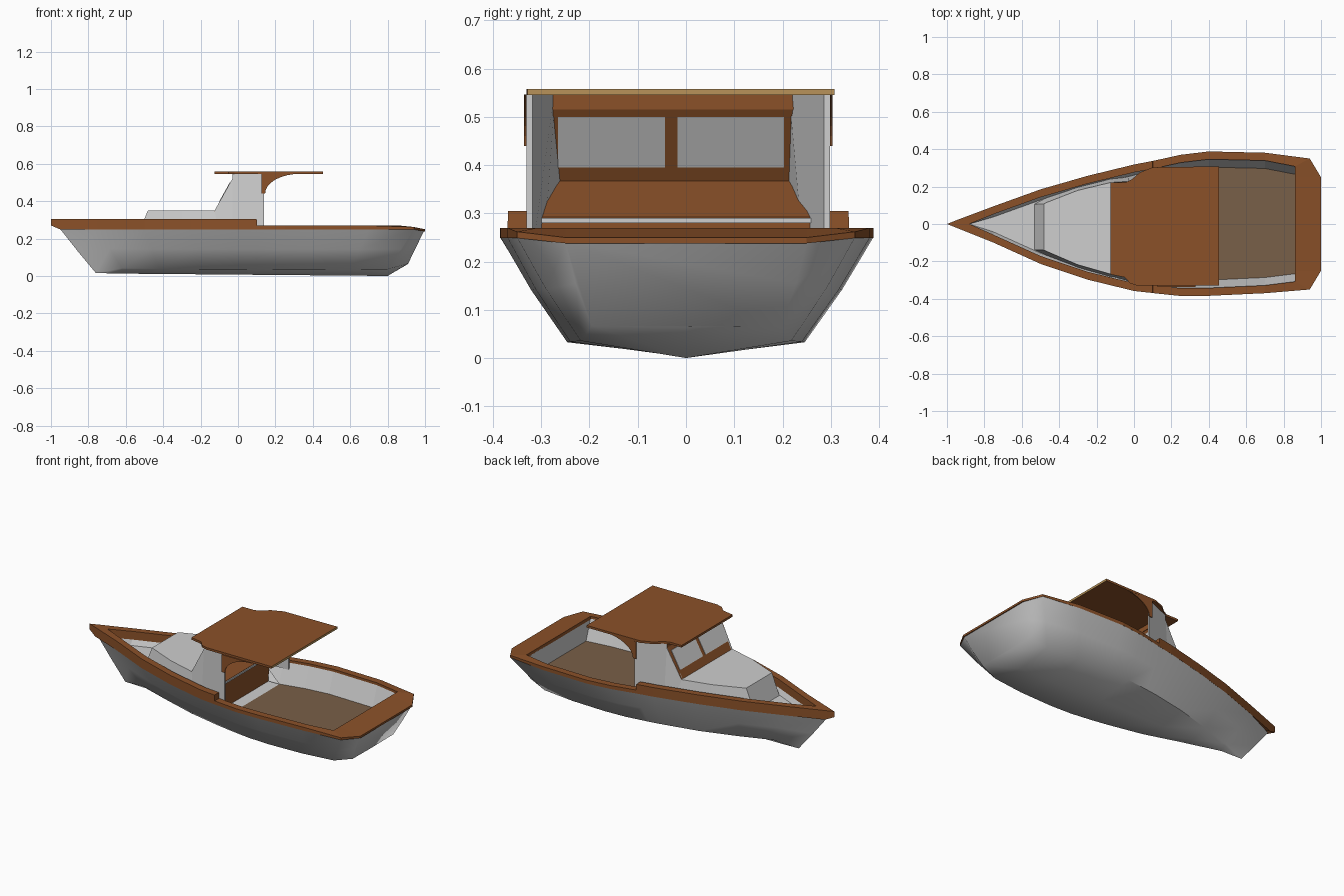
import bpy, bmesh, math

if "Cube" in bpy.data.objects:
    bpy.data.objects.remove(bpy.data.objects["Cube"])


def material(name, rgb):
    m = bpy.data.materials.new(name)
    m.diffuse_color = (*rgb, 1)
    m.use_nodes = True
    m.node_tree.nodes["Principled BSDF"].inputs["Base Color"].default_value = m.diffuse_color
    return m


WHITE = material("off_white", (0.62, 0.62, 0.62))
BROWN = material("varnished_brown", (0.26, 0.083, 0.022))
TAUPE = material("deck_taupe", (0.19, 0.115, 0.065))
TAN = material("edge_tan", (0.48, 0.29, 0.1))
GLASS = material("window_grey", (0.65, 0.65, 0.65))


def build(name, verts, faces, *mats, smooth=None):
    me = bpy.data.meshes.new(name)
    me.from_pydata([tuple(v) for v in verts], [], faces)
    bm = bmesh.new()
    bm.from_mesh(me)
    bmesh.ops.remove_doubles(bm, verts=bm.verts, dist=0.0003)
    bmesh.ops.recalc_face_normals(bm, faces=bm.faces)
    bm.to_mesh(me)
    bm.free()
    for m in mats:
        me.materials.append(m)
    ob = bpy.data.objects.new(name, me)
    bpy.context.collection.objects.link(ob)
    if smooth:
        bpy.context.view_layer.objects.active = ob
        ob.select_set(True)
        bpy.ops.object.shade_smooth_by_angle(angle=math.radians(smooth))
        ob.select_set(False)
    return ob


def loft(name, rings, mat, closed=True, wrap=False, caps=(), smooth=None):
    n = len(rings[0])
    verts = [v for r in rings for v in r]
    faces = []
    for i in range(len(rings) if wrap else len(rings) - 1):
        j = (i + 1) % len(rings)
        for k in range(n if closed else n - 1):
            l = (k + 1) % n
            faces.append((i * n + k, i * n + l, j * n + l, j * n + k))
    for c in caps:
        faces.append(tuple(c % len(rings) * n + k for k in range(n)))
    return build(name, verts, faces, mat, smooth=smooth)


def prism(name, a, d, *mats):
    """Polygon a swept by vector d."""
    b = [tuple(p + q for p, q in zip(v, d)) for v in a]
    n = len(a)
    faces = [tuple(range(n)), tuple(range(n, 2 * n))]
    faces += [(k, (k + 1) % n, n + (k + 1) % n, n + k) for k in range(n)]
    return build(name, list(a) + b, faces, *mats)


# Sheer stations: x, left half width, right half width
ST = [(-0.75, .095, .1), (-0.5, .185, .213), (-0.25, .257, .297), (0, .318, .358),
      (.1, .337, .369), (.25, .37, .385), (.4, .388, .384), (.7, .381, .37), (.94, .35, .35)]
# Chine stations: x, half width, z
CH = [(-.62, .035, .042), (-.42, .1, .038), (-.2, .165, .036), (.01, .208, .035), (.1, .222, .034),
      (.24, .24, .033), (.38, .246, .033), (.6, .24, .034), (.8, .218, .036)]

# Hull shell lofted from cross-sections
rings = [[(-.95, 0, .25), (-.855, 0, .13)] + [(-.76, 0, .016)] * 3 + [(-.855, 0, .13), (-.95, 0, .25)]]
sections = [(s[0], s[1], s[2], .25, *c, c[0], .014 * (1 - (c[0] + .76) / 1.6))
            for s, c in zip(ST, CH)]
sections.append((.995, .25, .25, .242, .91, .195, .067, .91, .065))
for rx, yl, yr, rz, cx, cy, cz, kx, kz in sections:
    mx, mz = (rx + cx) / 2, (rz + cz) / 2
    ml, mr = (yl + cy) / 2 + .006, (yr + cy) / 2 + .006
    rings.append([(rx, yl, rz), (mx, ml, mz), (cx, cy, cz), (kx, 0, kz),
                  (cx, -cy, cz), (mx, -mr, mz), (rx, -yr, rz)])
loft("hull", rings, WHITE, closed=False, caps=(-1,), smooth=50)

# Matching outer, inner and deck-level outlines: (x, y)
side = [(-.95, .02, .02)] + ST[:5] + [(.102, .3375, .3695)] + ST[5:]


def outline(f, tip, stern):
    left = [f(x, l) for x, l, r in side]
    right = [f(x, r) for x, l, r in side]
    return ([(tip, 0)] + left + stern
            + [(x, -y) for x, y in reversed(stern)] + [(x, -y) for x, y in reversed(right)])


outer = outline(lambda x, y: (x, y), -1, [(1, .25)])
inner = outline(lambda x, y: (max(-.88, min(x, .86)), max(0, y - .042)), -.88, [(.86, .25)])


def top_z(x):
    return .305 if x < .101 else .27 if x < .9 else .262 if x < .95 else .25


def low_z(x):
    return .27 if x < -.96 else .249 if x < .95 else .238


# Rail ring with raised forward half and wide stern deck
loft("rail", [[(x, y, low_z(x)) for x, y in outer], [(x, y, top_z(x)) for x, y in outer],
              [(x, y, top_z(x)) for x, y in inner], [(x, y, .25) for x, y in inner]],
     BROWN, wrap=True)


# Inner walls down to foredeck and cockpit floor
def floor_pt(x, y):
    is_fore = x < .05
    d = min(abs(y), .015 if is_fore else .042)
    return (x, y - math.copysign(d, y), .225 if is_fore else .135)


floor = [floor_pt(x, y) for x, y in inner]
loft("inner_walls", [[(x, y, .255) for x, y in inner], floor], WHITE)
fore = [p for p in floor if p[0] < .05]
build("foredeck", fore, [tuple(range(len(fore)))], WHITE)
aft = [p for p in floor if p[0] > .101]
build("cockpit_floor", aft, [tuple(range(len(aft)))], TAUPE)
build("cabin_sole", [(.03, .25, .135), (.103, .253, .135), (.103, -.28, .135), (.03, -.27, .135)],
      [(0, 1, 2, 3)], WHITE)

# Low forward trunk
base = [(-.535, .106), (-.47, .14), (-.3, .2), (-.125, .245), (-.03, .25),
        (-.03, -.295), (-.125, -.285), (-.3, -.235), (-.47, -.168), (-.535, -.138)]
roof = [(-.482, .108), (-.47, .114), (-.3, .18), (-.125, .222), (-.12, .222),
        (-.12, -.268), (-.125, -.268), (-.3, -.218), (-.47, -.145), (-.482, -.139)]
loft("trunk_cabin", [[(x, y, .22) for x, y in base], [(x, y, .35) for x, y in roof]],
     WHITE, caps=(1,))

# Wheelhouse sides, one tapered panel each side
for name, y0, y1, y2 in (("left", .222, .228, .298), ("right", -.268, -.285, -.33)):
    lo = -.02 if y0 < 0 else .025
    pts = [(-.125, y0 + lo * .5, .24), (-.125, y0, .35), (-.03, y1, .52), (-.03, y1, .546),
           (.14, y2, .546), (.14, y2, .22), (-.03, y1 + lo, .24)]
    t = -.012 if y2 > 0 else .012
    inn = [(x, y + t, z) for x, y, z in pts]
    quads = [(0, 1, 2, 6), (2, 3, 4, 5, 6)]
    faces = quads + [tuple(i + 7 for i in q) for q in quads]
    faces += [(k, (k + 1) % 7, (k + 1) % 7 + 7, k + 7) for k in range(7)]
    build(name + "_wheelhouse_side", pts + inn, faces, WHITE)
    # Curved bracket under the roof overhang
    arc = [(.33 - .185 * math.sin(a), y2, .44 + .106 * math.cos(a))
           for a in [math.pi / 2 * k / 8 for k in range(9)]]
    prism(name + "_roof_bracket", [(.125, y2, .546)] + arc + [(.125, y2, .44)],
          (0, math.copysign(.006, y2), 0), BROWN)


# Sloped windscreen frame with two panes
def slope(z, off=0):
    return -.125 + (z - .35) * .095 / .17 + off


prism("windscreen_frame", [(slope(.345), -.268, .345), (slope(.345), .222, .345),
                           (slope(.52), .225, .52), (slope(.52), -.282, .52)], (.01, 0, 0), BROWN)
prism("windscreen_header", [(-.03, -.282, .515), (-.03, .225, .515), (-.03, .225, .546),
                            (-.03, -.282, .546)], (.01, 0, 0), BROWN)
for name, a, b in (("right_window", -.265, -.043), ("left_window", -.018, .203)):
    for face, off in (("outside", -.003), ("inside", .010)):
        prism(name + "_" + face, [(slope(.395, off), a, .395), (slope(.395, off), b, .395),
                                  (slope(.5, off), b, .5), (slope(.5, off), a, .5)],
              (.003, 0, 0), GLASS)

# Dashboard and console front
build("dashboard", [(-.11, -.268, .37), (-.11, .222, .37), (.03, .262, .292), (.03, -.31, .292),
                    (.03, .25, .135), (.03, -.27, .135)], [(0, 1, 2, 3), (3, 2, 4, 5)], BROWN)
prism("console_trim", [(.03, -.305, .28), (.03, .26, .28), (.03, .262, .29), (.03, -.31, .29)],
      (.006, 0, 0), WHITE)

# Flat roof with notched front corners and a tan rear edge
plan = [(-.125, .222), (-.045, .222), (-.01, .24), (.03, .275), (.1, .303), (.455, .308),
        (.455, -.328), (.02, -.33), (-.02, -.318), (-.05, -.285), (-.125, -.27)]
top = prism("roof", [(x, y, .545) for x, y in plan], (0, 0, .013), BROWN, TAN)
for p in top.data.polygons:
    if p.normal.x > .9:
        p.material_index = 1
